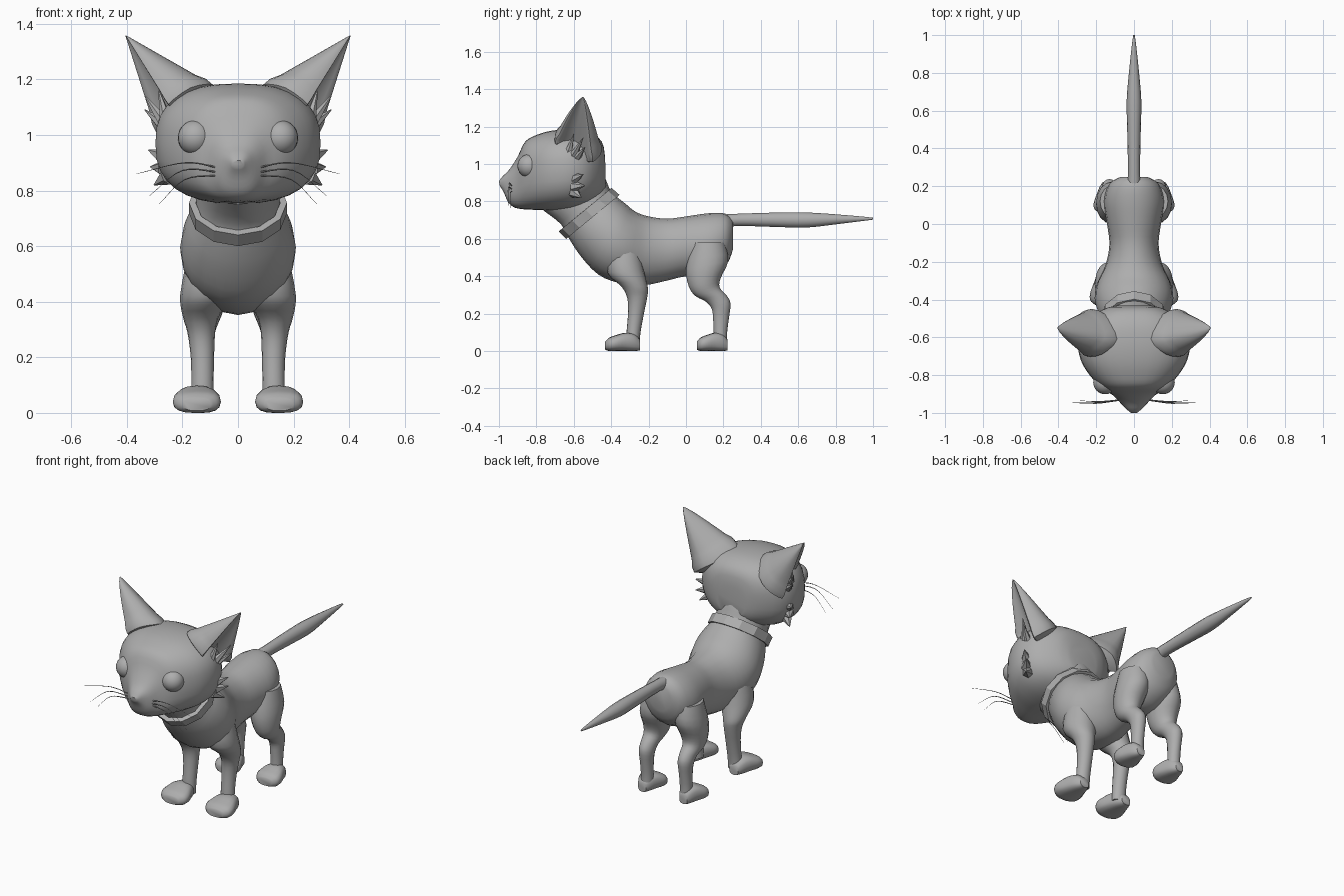
import bpy, bmesh, math
from mathutils import Vector

if "Cube" in bpy.data.objects:
    bpy.data.objects.remove(bpy.data.objects["Cube"])

fur = bpy.data.materials.new("plain_grey")
fur.diffuse_color = (0.42, 0.42, 0.42, 1)
fur.use_nodes = True
fur.node_tree.nodes["Principled BSDF"].inputs["Base Color"].default_value = fur.diffuse_color


def finish(name, bm, mirror=False, angle=45):
    bmesh.ops.recalc_face_normals(bm, faces=bm.faces)
    mesh = bpy.data.meshes.new(name)
    bm.to_mesh(mesh)
    bm.free()
    mesh.materials.append(fur)
    ob = bpy.data.objects.new(name, mesh)
    bpy.context.collection.objects.link(ob)
    bpy.ops.object.select_all(action='DESELECT')
    ob.select_set(True)
    bpy.context.view_layer.objects.active = ob
    if angle:
        bpy.ops.object.shade_smooth_by_angle(angle=math.radians(angle))
    if mirror:
        ob.modifiers.new("Mirror", 'MIRROR')
    return ob


def spline(a, b, c, d, t):
    return 0.5 * (2 * b + (c - a) * t + (2 * a - 5 * b + 4 * c - d) * t * t
                  + (3 * b - a - 3 * c + d) * t ** 3)


def skin(name, rings, steps=3, mirror=False):
    """Smoothly interpolate equal-sized rings, then bridge and cap them."""
    full, last = [], len(rings) - 1
    for i in range(last):
        a, b, c, d = (rings[max(0, min(last, k))] for k in range(i - 1, i + 3))
        for s in range(steps):
            full.append([spline(*p, s / steps) for p in zip(a, b, c, d)])
    full.append(rings[-1])
    bm = bmesh.new()
    rows = [[bm.verts.new(p) for p in ring] for ring in full]
    n = len(rows[0])
    for r0, r1 in zip(rows, rows[1:]):
        for j in range(n):
            k = (j + 1) % n
            bm.faces.new((r0[j], r0[k], r1[k], r1[j]))
    bm.faces.new(rows[0])
    bm.faces.new(rows[-1])
    return finish(name, bm, mirror)


def oval(top, bottom, half_width, x=0, power=2.0, n=20):
    """Oval between two side-profile points (y, z) with a half width in x."""
    a, b = Vector((x, *top)), Vector((x, *bottom))
    mid, up, pts = (a + b) / 2, (a - b) / 2, []
    for j in range(n):
        t = math.tau * j / n
        c, s = math.cos(t), math.sin(t)
        c = math.copysign(abs(c) ** (2 / power), c)
        s = math.copysign(abs(s) ** (2 / power), s)
        pts.append(mid + up * s + Vector((half_width * c, 0, 0)))
    return pts


# Torso and neck
skin("body", [oval(*r) for r in (
    ((.25, .70), (.25, .54), .07), ((.21, .735), (.215, .46), .13),
    ((.12, .737), (.12, .40), .16), ((0, .72), (0, .40), .143),
    ((-.1, .708), (-.11, .375), .13), ((-.2, .72), (-.23, .352), .15),
    ((-.27, .745), (-.36, .365), .195), ((-.32, .785), (-.47, .41), .208),
    ((-.365, .82), (-.565, .51), .188), ((-.40, .85), (-.63, .61), .155),
    ((-.43, .92), (-.67, .68), .145), ((-.47, 1.0), (-.76, .75), .13))])

# Head with pointed muzzle
skin("head", [oval(*r, power=2.5, n=32) for r in (
    ((-.432, 1.03), (-.43, .86), .09), ((-.45, 1.12), (-.46, .82), .17),
    ((-.52, 1.17), (-.53, .78), .26), ((-.62, 1.185), (-.62, .757), .297),
    ((-.72, 1.178), (-.72, .752), .282), ((-.80, 1.155), (-.80, .755), .235),
    ((-.86, 1.12), (-.865, .758), .175), ((-.90, 1.04), (-.915, .767), .11),
    ((-.945, .97), (-.95, .795), .072), ((-.98, .935), (-.975, .85), .042),
    ((-1.0, .908), (-.995, .882), .02))])

# Tail
skin("tail", [oval(*r, n=14) for r in (
    ((.18, .73), (.18, .65), .04), ((.27, .735), (.27, .668), .032),
    ((.5, .742), (.5, .662), .036), ((.65, .742), (.65, .66), .039),
    ((.8, .732), (.8, .677), .027), ((.95, .719), (.95, .696), .011),
    ((1.0, .713), (1.0, .703), .004))])

# Legs, listed from shoulder or hip to ankle
skin("front_leg", [oval(*r, n=16) for r in (
    ((-.25, .58), (-.42, .56), .08, .10), ((-.225, .43), (-.42, .42), .09, .118),
    ((-.205, .345), (-.345, .345), .064, .134), ((-.205, .30), (-.313, .28), .05, .132),
    ((-.225, .2), (-.31, .2), .042, .128), ((-.243, .1), (-.318, .1), .04, .128),
    ((-.25, .03), (-.32, .03), .042, .13))], mirror=True)
skin("hind_leg", [oval(*r, n=16) for r in (
    ((.21, .58), (.03, .58), .08, .10), ((.225, .48), (0, .44), .085, .115),
    ((.185, .39), (.015, .345), .072, .125), ((.18, .34), (.05, .295), .057, .13),
    ((.215, .30), (.105, .265), .046, .13), ((.238, .255), (.138, .225), .042, .13),
    ((.23, .18), (.145, .17), .036, .13), ((.22, .1), (.148, .1), .035, .13),
    ((.22, .03), (.145, .03), .036, .13))], mirror=True)

# Paws
for name, heel, x, k in (("front_paw", -.245, .148, 1), ("hind_paw", .223, .138, .88)):
    skin(name, [oval((heel - d * k, top), (heel - d * k, low), w * k, x, 2.6, 16)
                for d, top, low, w in (
        (0, .06, .004, .03), (.03, .09, 0, .05), (.08, .098, 0, .07),
        (.13, .085, 0, .086), (.165, .072, 0, .08), (.187, .052, .008, .05))],
        mirror=True)

# Collar: a flat-faced twelve-sided band
bm = bmesh.new()
loops = [[bm.verts.new(p) for p in oval(*r, n=12)] for r in (
    ((-.355, .835), (-.64, .60), .176), ((-.398, .872), (-.68, .64), .176),
    ((-.418, .856), (-.660, .657), .152), ((-.375, .819), (-.620, .617), .152))]
for i in range(4):
    a, b = loops[i], loops[(i + 1) % 4]
    for j in range(12):
        k = (j + 1) % 12
        bm.faces.new((a[j], a[k], b[k], b[j]))
finish("collar", bm, angle=0)

# Eyes
bm = bmesh.new()
bmesh.ops.create_uvsphere(bm, u_segments=24, v_segments=14, radius=.063)
bmesh.ops.translate(bm, verts=bm.verts, vec=(.153, -.838, .99))
finish("eye", bm, mirror=True)

# Cupped ears: a crescent outline drawn up to a tip
outline = [Vector(p) for p in (
    (.25, -.70, 1.11), (.17, -.69, 1.17), (.09, -.61, 1.18), (.13, -.50, 1.13),
    (.22, -.45, 1.07), (.295, -.50, 1.01), (.25, -.54, 1.05), (.205, -.60, 1.09),
    (.22, -.66, 1.10))]
n = len(outline)
crescent = [spline(*(outline[(i + k) % n] for k in (-1, 0, 1, 2)), s / 3)
            for i in range(n) for s in range(3)]
tip, root = Vector((.406, -.55, 1.36)), Vector((.16, -.58, 1.03))
rings = [[p.lerp(root, .6) for p in crescent]]
for t in (0, .2, .4, .6, .8, .92, .99):
    f, fy = 1 - t, (1 - t) ** .75
    rings.append([tip + Vector(((p.x - tip.x) * f, (p.y - tip.y) * fy,
                                (p.z - tip.z) * f)) for p in crescent])
skin("ear", rings, 2, mirror=True)


def tufts(name, spikes, radius, sides=6):
    """Small pointed locks of fur from base to tip."""
    bm = bmesh.new()
    for base, end in spikes:
        base, end = Vector(base), Vector(end)
        axis = end - base
        made = bmesh.ops.create_cone(bm, cap_ends=True, segments=sides, radius1=radius,
                                     radius2=.002, depth=axis.length)
        rot = axis.to_track_quat('Z', 'Y')
        for v in made["verts"]:
            v.co = rot @ v.co + (base + end) / 2
    finish(name, bm, mirror=True)


tufts("cheek_fur", (((.265, -.60, .92), (.322, -.55, .945)),
                    ((.265, -.60, .88), (.315, -.54, .885)),
                    ((.255, -.60, .85), (.302, -.56, .82))), .032)
tufts("ear_fur", (((.26, -.63, 1.06), (.285, -.60, 1.16)),
                  ((.27, -.60, 1.05), (.335, -.55, 1.14)),
                  ((.275, -.58, 1.04), (.335, -.54, 1.09))), .022)

# Whiskers
for i, path in enumerate((
        ((.06, -.93, .88), (.19, -.945, .90), (.365, -.945, .86)),
        ((.06, -.93, .865), (.20, -.95, .872), (.32, -.95, .78)),
        ((.06, -.93, .855), (.19, -.94, .84), (.285, -.935, .75)))):
    a, b, c = map(Vector, path)
    pts = [spline(2 * a - b, a, b, c, t / 5) for t in range(5)]
    pts += [spline(a, b, c, 2 * c - b, t / 5) for t in range(6)]
    bm = bmesh.new()
    rows = []
    for j, p in enumerate(pts):
        r = .0035 * (1 - .8 * j / (len(pts) - 1))
        rows.append([bm.verts.new(p + Vector((0, r * math.cos(q), r * math.sin(q))))
                     for q in (0, math.tau / 4, math.tau / 2, math.tau * .75)])
    for r0, r1 in zip(rows, rows[1:]):
        for j in range(4):
            k = (j + 1) % 4
            bm.faces.new((r0[j], r0[k], r1[k], r1[j]))
    finish(f"whisker_{i + 1}", bm, mirror=True)
